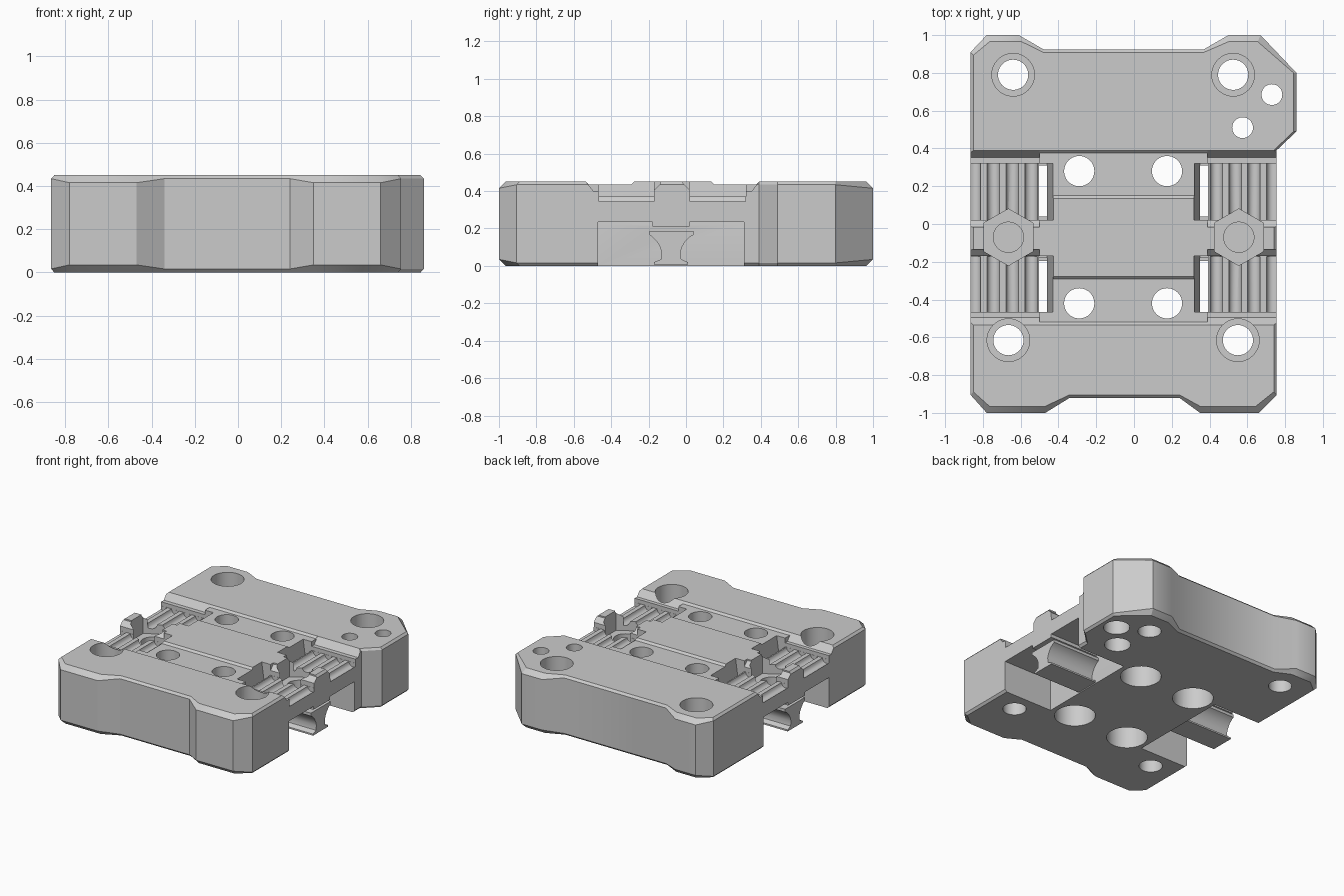
import bpy, bmesh, math
from mathutils import Vector

cube = bpy.data.objects.get("Cube")
if cube:
    bpy.data.objects.remove(cube)

grey = bpy.data.materials.new("light grey plastic")
grey.use_nodes = True
grey.diffuse_color = (0.6, 0.6, 0.6, 1)
grey.node_tree.nodes["Principled BSDF"].inputs["Base Color"].default_value = (0.6, 0.6, 0.6, 1)

MID = -0.055      # centre line of the two belt bays
TOP = 0.45


def finish(name, bm):
    bmesh.ops.recalc_face_normals(bm, faces=bm.faces)
    mesh = bpy.data.meshes.new(name)
    bm.to_mesh(mesh)
    bm.free()
    mesh.materials.append(grey)
    obj = bpy.data.objects.new(name, mesh)
    bpy.context.collection.objects.link(obj)
    return obj


def loft(name, rings):
    """Closed solid through rings of equal length."""
    bm = bmesh.new()
    loops = [[bm.verts.new(p) for p in ring] for ring in rings]
    n = len(loops[0])
    for a, b in zip(loops, loops[1:]):
        for i in range(n):
            j = (i + 1) % n
            bm.faces.new((a[i], a[j], b[j], b[i]))
    bm.faces.new(loops[0])
    bm.faces.new(loops[-1])
    return finish(name, bm)


cutters = []


def cut(obj):
    obj.hide_render = True
    cutters.append(obj)


def prism_x(name, profile, x0, x1):
    return loft(name, [[(x, y, z) for y, z in profile] for x in (x0, x1)])


def prism_y(name, profile, y0, y1):
    return loft(name, [[(x, y, z) for x, z in profile] for y in (y0, y1)])


def round_prism(name, x, y, r, z0, z1, n=40):
    turn = math.pi / 2
    pts = [(x + r * math.cos(turn + math.tau * i / n),
            y + r * math.sin(turn + math.tau * i / n)) for i in range(n)]
    return loft(name, [[(px, py, z) for px, py in pts] for z in (z0, z1)])


# Main block: outline with chamfered top and bottom rims
outline = [(-.865, -.905), (-.78, -1), (-.47, -1), (-.34, -.92), (.24, -.92), (.35, -1),
           (.66, -1), (.755, -.905), (.755, .39), (.86, .49), (.86, .8), (.67, 1),
           (.5, 1), (.37, .925), (-.48, .925), (-.61, 1), (-.78, 1), (-.865, .91)]


def rim(x, y):
    return .035 if abs(y) > .95 else .016


def inset(x, y):
    side = math.copysign(.015, x) if abs(x) > .6 else 0
    return x - side, y - math.copysign(rim(x, y), y) * (abs(y) > .85)


body = loft("carriage_body", [
    [(*inset(x, y), 0) for x, y in outline],
    [(x, y, rim(x, y)) for x, y in outline],
    [(x, y, TOP - rim(x, y)) for x, y in outline],
    [(*inset(x, y), TOP) for x, y in outline]])

# Shallow strips in front of and behind the raised centre pad
for y0, y1 in ((-.535, -.277), (.135, .39)):
    cut(prism_x("strip_cutter", [(y0 - .05, .5), (y0 + .015, .435),
                                 (y1 - .015, .435), (y1 + .05, .5)], -1, 1))

# Belt bays on both sides
for s in (-1, 1):
    def at(d):
        return MID + s * d

    # Stepped recesses either side of the central bridge
    cut(prism_x("back_bay_cutter", [(-.015, .6), (-.015, .44), (.02, .405), (.02, .37), (.32, .37),
                                    (.32, .40), (.352, .40), (.39, .45), (.39, .6)], at(.445), at(1.1)))
    cut(prism_x("front_bay_cutter", [(-.135, .6), (-.135, .44), (-.17, .405), (-.17, .37), (-.467, .37),
                                     (-.467, .40), (-.495, .40), (-.535, .45), (-.535, .6)], at(.445), at(1.1)))
    # Open slot between belt bed and centre pad, rounded belt teeth
    for y0, y1 in ((.02, .32), (-.467, -.17)):
        cut(prism_y("slot_cutter", [(at(.365), .5), (at(.405), .22), (at(.447), .22),
                                    (at(.447), .5)], y0, y1))
        for k in range(4):
            cx = at(.49 + .1 * k)
            ring = [(cx + .033 * math.cos(math.tau * i / 14),
                     .37 + .033 * math.sin(math.tau * i / 14)) for i in range(14)]
            cut(prism_y("tooth_cutter", ring, y0 + .001, y1 - .001))
    # Underside opening
    cut(prism_x("under_cutter", [(-.47, -.1), (-.47, .235), (-.18, .235), (-.18, .21), (.02, .21),
                                 (.02, .235), (.31, .235), (.31, -.1)], at(.405), at(1.2)))
    # Nut trap and its screw hole
    cut(round_prism("nut_cutter", at(.61), -.07, .15, .3, .6, 6))
    cut(round_prism("nut_hole_cutter", at(.61), -.07, .08, .1, .4))

# Corner screw holes, counterbored from above
for x, y in ((-.64, .79), (.525, .79), (-.665, -.615), (.55, -.615)):
    cut(round_prism("corner_hole_cutter", x, y, .08, -.1, .6))
    cut(round_prism("corner_bore_cutter", x, y, .113, .25, .6))
# Centre holes, counterbored from below
for x in (-.29, .175):
    for y in (.28, -.42):
        cut(round_prism("centre_hole_cutter", x, y, .08, -.1, .6))
        cut(round_prism("centre_bore_cutter", x, y, .14, -.1, .2))
# Two small holes at the widened corner
for x, y in ((.73, .685), (.575, .51)):
    cut(round_prism("small_hole_cutter", x, y, .055, -.1, .6))
    cut(round_prism("small_bore_cutter", x, y, .09, -.1, .2))

for c in cutters:
    mod = body.modifiers.new(c.name, 'BOOLEAN')
    mod.operation = 'DIFFERENCE'
    mod.solver = 'EXACT'
    mod.object = c
bpy.context.view_layer.update()
deps = bpy.context.evaluated_depsgraph_get()
mesh = bpy.data.meshes.new_from_object(body.evaluated_get(deps))
body.modifiers.clear()
body.data = mesh
mesh.materials.clear()
mesh.materials.append(grey)
mesh.polygons.foreach_set("material_index", [0] * len(mesh.polygons))
for c in cutters:
    bpy.data.objects.remove(c)

# Concave belt clamps hanging in the underside openings
parts = [body]
right_curve = [(.02, .155), (-.005, .13), (-.022, .10), (-.03, .07), (-.025, .035), (.01, .02), (.01, .008)]
clamp = [(-.195, .165), (-.195, .187), (.04, .187), (.04, .165)] + right_curve
clamp += [(-.16 - y, z) for y, z in reversed(right_curve)]
for s, name in ((-1, "right_belt_clamp"), (1, "left_belt_clamp")):
    parts.append(prism_x(name, clamp, MID + s * .39, MID + s * .8))

bpy.ops.object.select_all(action='DESELECT')
for p in parts:
    p.select_set(True)
bpy.context.view_layer.objects.active = body
bpy.ops.object.shade_smooth_by_angle(angle=math.radians(30))
